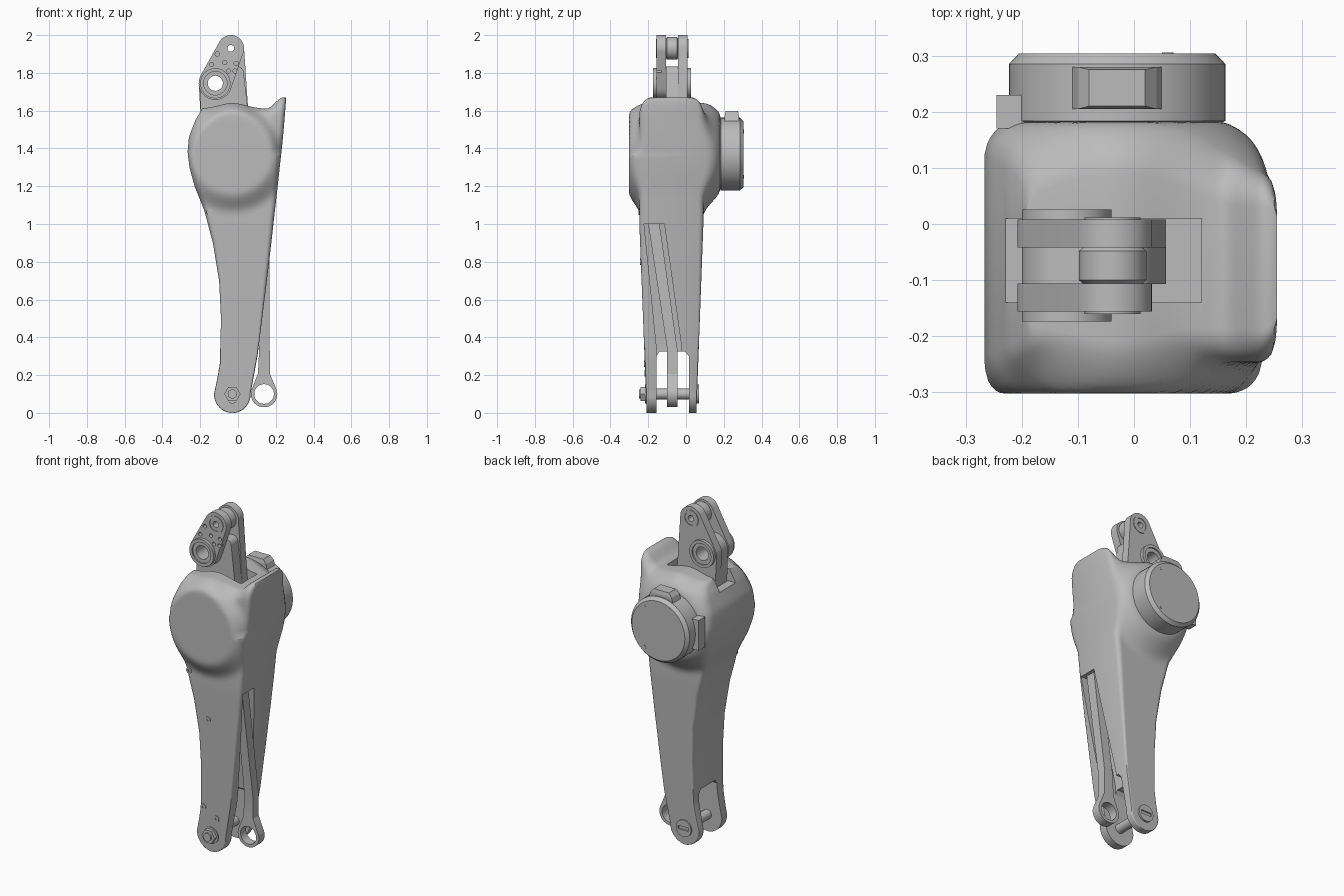
import bpy, bmesh, math
from mathutils import Vector

if "Cube" in bpy.data.objects:
    bpy.data.objects.remove(bpy.data.objects["Cube"])

grey = bpy.data.materials.new("metal grey")
grey.use_nodes = True
grey.diffuse_color = (0.5, 0.5, 0.5, 1)
grey.node_tree.nodes["Principled BSDF"].inputs["Base Color"].default_value = (0.5, 0.5, 0.5, 1)

HUB = (-0.03, 1.37)      # main joint axis, x and z
ANKLE = (-0.03, 0.1)
BOSS = (-0.12, 1.745)
TIP = (-0.038, 1.93)
TOP = 1.61


def finish(bm, name, angle=30):
    bmesh.ops.recalc_face_normals(bm, faces=bm.faces)
    me = bpy.data.meshes.new(name)
    bm.to_mesh(me)
    bm.free()
    me.materials.append(grey)
    ob = bpy.data.objects.new(name, me)
    bpy.context.collection.objects.link(ob)
    smooth(ob, angle)
    return ob


def smooth(ob, angle=30):
    bpy.ops.object.select_all(action='DESELECT')
    ob.select_set(True)
    bpy.context.view_layer.objects.active = ob
    bpy.ops.object.shade_smooth_by_angle(angle=math.radians(angle))


def hull(name, y0, y1, *circles):
    """Plate in the xz plane: convex hull of (x, z, radius) circles."""
    bm = bmesh.new()
    for x, z, r in circles:
        for k in range(40):
            a = math.tau * k / 40
            for y in (y0, y1):
                bm.verts.new((x + r * math.cos(a), y, z + r * math.sin(a)))
    res = bmesh.ops.convex_hull(bm, input=bm.verts)
    bmesh.ops.delete(bm, geom=res["geom_interior"], context='VERTS')
    bmesh.ops.dissolve_limit(bm, angle_limit=0.01, verts=bm.verts, edges=bm.edges)
    return finish(bm, name)


def turned(name, centre, profile, n=56):
    """Round part about the y axis from (radius, y) pairs."""
    bm = bmesh.new()
    rings = []
    for r, y in profile:
        rings.append([bm.verts.new((centre[0] + r * math.cos(math.tau * k / n), y,
                                    centre[1] + r * math.sin(math.tau * k / n))) for k in range(n)])
    for a, b in zip(rings, rings[1:]):
        for k in range(n):
            bm.faces.new((a[k], a[k - 1], b[k - 1], b[k]))
    bm.faces.new(rings[0])
    bm.faces.new(rings[-1])
    return finish(bm, name)


def rod(name, centre, r, y0, y1, n=56):
    return turned(name, centre, [(r, y0), (r, y1)], n)


def loft(name, *stations):
    """Box chain through (z, x0, x1, y0, y1) stations."""
    bm = bmesh.new()
    rings = [[bm.verts.new(p) for p in ((a, c, z), (b, c, z), (b, d, z), (a, d, z))]
             for z, a, b, c, d in stations]
    for p, q in zip(rings, rings[1:]):
        for k in range(4):
            bm.faces.new((p[k - 1], p[k], q[k], q[k - 1]))
    bm.faces.new(rings[0])
    bm.faces.new(rings[-1])
    return finish(bm, name, 10)


def cut(ob, *cutters):
    for c in cutters:
        c.hide_render = True
        bpy.context.view_layer.objects.active = ob
        m = ob.modifiers.new("cut", 'BOOLEAN')
        m.operation, m.solver, m.object = 'DIFFERENCE', 'EXACT', c
        bpy.ops.object.modifier_apply(modifier=m.name)
        bpy.data.objects.remove(c)
    smooth(ob)


def clamp(t):
    return max(0.0, min(1.0, t))


def ease(t):
    t = clamp(t)
    return t * t * (3 - 2 * t)


def interp(pts, z):
    for (a, p), (b, q) in zip(pts, pts[1:]):
        if z <= b:
            return p + (q - p) * clamp((z - a) / (b - a))
    return pts[-1][1]


# Housing: side outlines by height, and front and back surfaces with the hub bulge
LEFT = [(.1, -.127), (.18, -.11), (.26, -.096), (.5, -.09), (.7, -.1), (.9, -.133), (1.07, -.178),
        (1.2, -.23), (1.3, -.257), (1.38, -.267), (1.46, -.26), (1.55, -.225), (1.61, -.19)]
RIGHT = [(.1, .066), (.3, .103), (.8, .165), (1.2, .21), (1.61, .255)]


def round_off(d, r):
    d = clamp(d / r)
    return r * (1 - math.sqrt(1 - (1 - d) ** 2))


def front_y(x, z):
    r = math.hypot(x - HUB[0], z - HUB[1])
    base = interp([(0, -.208), (1, -.247), (1.6, -.247)], z)
    low = 0.05 if z < HUB[1] else 0
    return base - .055 * (1 - ease((r - .2) / (.07 + low)))


def back_y(x, z):
    r = math.hypot(x - HUB[0], z - HUB[1])
    base = interp([(0, .055), (1, .092), (1.6, .092)], z)
    return base + .09 * (1 - ease((r - .18) / .15))


def housing():
    n = 40
    zs = [.1 - .1 * math.cos(math.pi / 2 * k / 10) for k in range(10)]
    zs += [.1 + (TOP - .16) * k / 70 for k in range(70)]
    zs += [TOP - .06 * (1 - math.sin(math.pi / 2 * k / 8)) for k in range(9)]
    bm = bmesh.new()
    rows = []
    for z in zs:
        if z < .1:
            h = math.sqrt(max(.0971 ** 2 - (.1 - z) ** 2 * .93, 1e-5))
            x0, x1 = ANKLE[0] - h, ANKLE[0] + h
        else:
            x0, x1 = interp(LEFT, z), interp(RIGHT, z)
        rad = .008 + .022 * ease((z - .2) / 1.0)
        f, b = [], []
        for i in range(n + 1):
            u = i / n
            u = .4 * u + .6 * (1 - math.cos(math.pi * u)) / 2
            x = x0 + (x1 - x0) * u
            inset = round_off(min(x - x0, x1 - x), rad) + round_off(TOP - z, .06)
            lift = .06 * ease((x - .15) / .09) + .03 * math.exp(-((x + .03) / .1) ** 2)
            zz = z + lift * clamp((z - 1.4) / (TOP - 1.4)) ** 2
            f.append(bm.verts.new((x, front_y(x, z) + inset, zz)))
            b.append(bm.verts.new((x, back_y(x, z) - inset, zz)))
        rows.append(f + b[::-1])
    m = 2 * n + 2
    for p, q in zip(rows, rows[1:]):
        for k in range(m):
            bm.faces.new((p[k - 1], p[k], q[k], q[k - 1]))
    for row in (rows[0], rows[-1]):
        for k in range(n):
            bm.faces.new((row[k], row[k + 1], row[m - 2 - k], row[m - 1 - k]))
    return finish(bm, "leg_housing")


# Housing with fork, rod slot and top channel cut out
leg = housing()
cut(leg,
    loft("fork_cutter", (-.1, -.4, .4, -.157, .015), (.3, -.4, .4, -.157, .015), (.325, -.4, .4, -.14, -.005)),
    loft("slot_cutter", (.25, .0, .4, -.157, -.02), (.36, .0, .4, -.157, -.025), (1.0, .08, .4, -.222, -.115)),
    loft("channel_cutter", (1.54, -.235, .12, -.14, .01), (1.8, -.235, .12, -.14, .01)))

# Hub cap on the back, with its connector lobes
turned("hub_neck", HUB, [(.175, .12), (.175, .2)])
turned("hub_cap", HUB, [(.185, .18), (.193, .184), (.193, .285), (.175, .304)])
loft("hub_top_lobe", (1.48, -.13, .07, .205, .28), (1.575, -.1, .04, .205, .28), (1.598, -.08, .02, .21, .275))
loft("hub_side_lobe", (1.28, -.245, -.1, .17, .23), (1.46, -.245, -.1, .17, .23))
for z in (1.25, 1.49):
    rod("cap_screw", (HUB[0] + .09, z), .01, .29, .306, 16)

# Crank at the top: two plates, a core, a hollow boss and a roller
tip, boss = (*TIP, .07), (*BOSS, .088)
foot_r, foot_l = (.045, 1.56, .012), (-.185, 1.56, .012)
front_plate = hull("crank_front_plate", -.156, -.106, tip, boss)
back_plate = hull("crank_back_plate", -.042, .008, tip, boss, foot_r, foot_l)
core = hull("crank_core", -.107, -.041, (BOSS[0], BOSS[1], .08), (-.005, 1.8, .035), foot_r, foot_l)
ring = rod("crank_boss", BOSS, .08, -.174, .026)
roller = turned("crank_roller", TIP, [(.052, -.107), (.06, -.1), (.06, -.048), (.052, -.041)])
collar = turned("crank_tip_collar", TIP, [(.05, -.16), (.05, .012)])
for part in (front_plate, back_plate, core, ring):
    cut(part, rod("boss_bore", BOSS, .04, -.3, .2))
for part in (front_plate, back_plate, roller, collar):
    cut(part, rod("tip_bore", TIP, .018, -.3, .2))
cut(collar, rod("tip_recess", TIP, .038, -.2, -.148), rod("tip_recess", TIP, .038, 0, .1))
cut(ring, rod("boss_recess", BOSS, .062, -.2, -.166), rod("boss_recess", BOSS, .062, .018, .1))
for x, z in ((-.11, 1.9), (-.07, 1.855), (-.01, 1.85), (-.05, 1.81), (-.015, 1.81), (-.14, 1.845)):
    cut(front_plate, rod("plate_hole", (x, z), .011, -.2, -.13, 16))

# Tie rod with an eye at its lower end
eye = hull("tie_rod_eye", -.1, -.046, (.138, .1, .07), (.137, .2, .032))
cut(eye, rod("eye_bore", (.138, .1), .052, -.2, .1))
loft("tie_rod", (.19, .105, .169, -.1, -.046), (.34, .112, .168, -.1, -.046), (1.0, .12, .166, -.2, -.14))

# Ankle pin with hex nut and slotted head
rod("ankle_pin", ANKLE, .028, -.235, .06)
rod("ankle_washer", ANKLE, .05, -.218, -.2)
rod("ankle_nut", ANKLE, .043, -.24, -.21, 6)
rod("ankle_bolt_end", ANKLE, .024, -.25, -.23)
head = rod("ankle_pin_head", ANKLE, .05, .04, .068)
cut(head, loft("head_slot", (.09, -.065, .005, .06, .1), (.11, -.065, .005, .06, .1)))

# Screws on the front shell
for x, z in ((.045, 1.585), (-.17, 1.55), (.225, 1.6), (-.15, 1.065), (-.03, .8), (-.075, .26), (.01, .21)):
    y = front_y(x, z) + (.035 if z > 1.5 else 0)
    screw = rod("shell_screw", (x, z), .017, y - .004, y + .02, 24)
    cut(screw, rod("screw_socket", (x, z), .008, y - .02, y + .004, 6))
